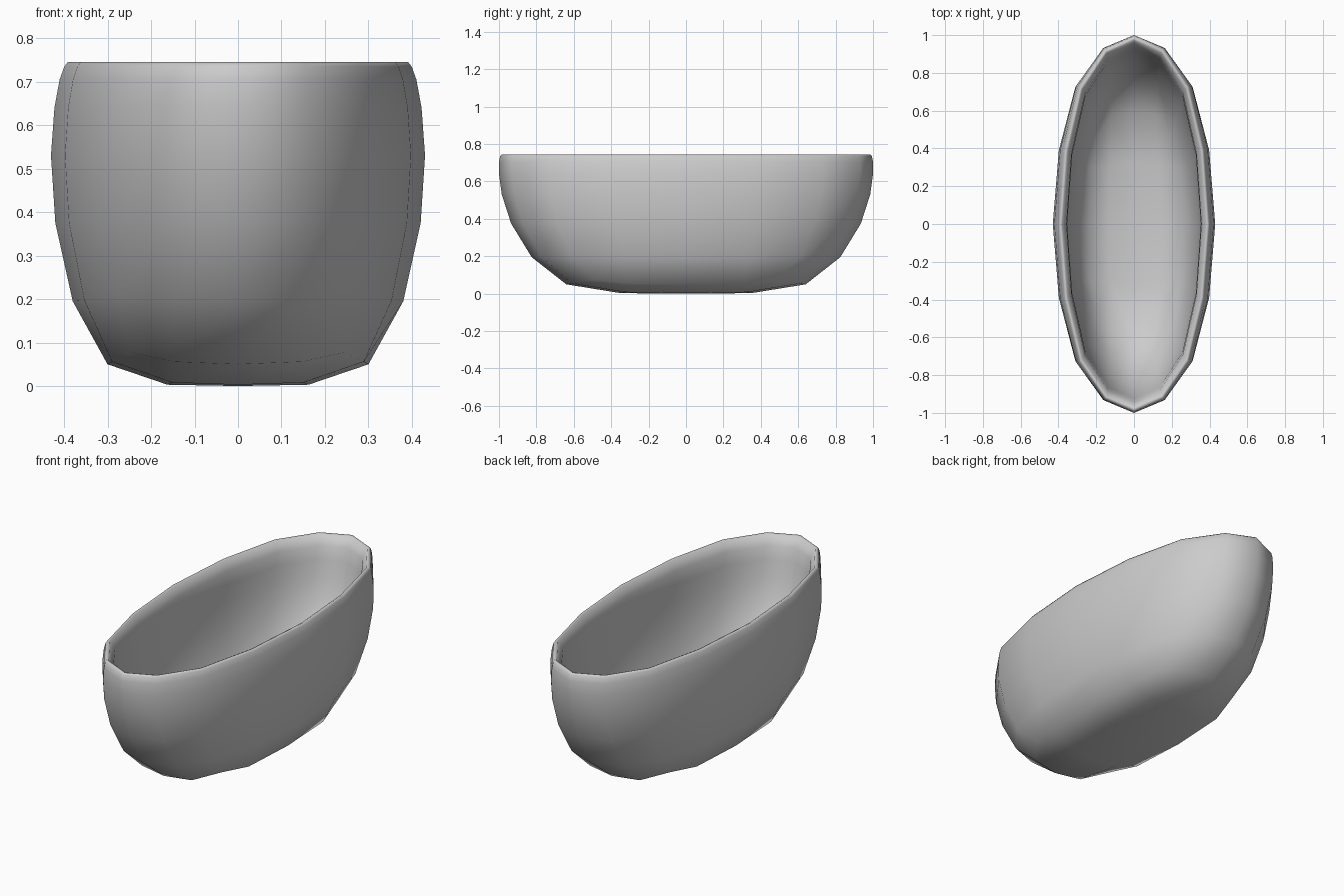
import bpy, bmesh

if "Cube" in bpy.data.objects:
    bpy.data.objects.remove(bpy.data.objects["Cube"])

# First quadrant of a 16-sided squarish oval: points as fractions, plus lift in z.
def oval(half_x, half_y, z, quarter, lifts):
    pts = []
    for (u, v), lift in zip(quarter, lifts):
        pts.append((half_x * u, half_y * v, z + lift))
    # mirror the quadrant into a full counter-clockwise loop
    pts += [(-x, y, h) for x, y, h in reversed(pts[:-1])]
    pts += [(x, -y, h) for x, y, h in reversed(pts[1:-1])]
    return pts

ROUND = [(1, 0), (0.925, 0.397), (0.724, 0.733), (0.385, 0.932), (0, 1)]
SOFT = [(1, 0), (0.93, 0.405), (0.735, 0.745), (0.40, 0.935), (0, 1)]
SQUARE = [(1, 0), (0.965, 0.50), (0.815, 0.765), (0.50, 0.96), (0, 1)]
CORE = [(1, 0), (0.93, 0.93), (0, 1)]          # 8-point ring in the floor grid
FLAT = (0, 0, 0, 0, 0)
RAISED = (0, 0.006, 0.027, 0.006, 0)           # floor corners sit higher
SLIGHT = (0, 0.002, 0.008, 0.002, 0)

# Profile from the base edge, up the outside, over the rim, down inside
rings = [oval(0.30, 0.64, 0.05, SQUARE, RAISED),
         oval(0.38, 0.825, 0.195, SOFT, SLIGHT)]
for a, b, z in [
    (0.42, 0.935, 0.375), (0.43, 0.985, 0.53), (0.422, 1.0, 0.64),
    (0.41, 1.0, 0.705), (0.399, 0.994, 0.735), (0.391, 0.985, 0.745),
    (0.380, 0.972, 0.741), (0.357, 0.945, 0.69),
    (0.354, 0.927, 0.62), (0.356, 0.907, 0.53), (0.344, 0.86, 0.40),
]:
    rings.append(oval(a, b, z, ROUND, FLAT))
rings += [oval(0.310, 0.76, 0.24, SOFT, SLIGHT),
          oval(0.24, 0.60, 0.12, SQUARE, RAISED)]

# Bowl wall
bm = bmesh.new()
rows = [[bm.verts.new(p) for p in ring] for ring in rings]
for low, high in zip(rows, rows[1:]):
    for i in range(16):
        j = (i + 1) % 16
        bm.faces.new((low[i], low[j], high[j], high[i]))

# Floors: a 4 x 4 quad grid closes the base and the inside
def floor(row, half_x, half_y, z, centre_z):
    core = [bm.verts.new(p) for p in
            oval(half_x, half_y, z, CORE, (0, 0.005, 0))]
    centre = bm.verts.new((0, 0, centre_z))
    for k in range(4):
        side, corner, nxt = core[2 * k], core[2 * k + 1], core[(2 * k + 2) % 8]
        r = [row[(4 * k + i) % 16] for i in range(5)]
        bm.faces.new((centre, side, corner, nxt))
        bm.faces.new((side, r[0], r[1], corner))
        bm.faces.new((corner, r[1], r[2], r[3]))
        bm.faces.new((corner, r[3], r[4], nxt))

floor(rows[0], 0.162, 0.35, 0.003, 0.0)
floor(rows[-1], 0.135, 0.33, 0.083, 0.08)

bmesh.ops.recalc_face_normals(bm, faces=bm.faces)
for face in bm.faces:
    face.smooth = True

mesh = bpy.data.meshes.new("oval_bowl")
bm.to_mesh(mesh)
bm.free()
bowl = bpy.data.objects.new("oval_bowl", mesh)
bpy.context.collection.objects.link(bowl)
